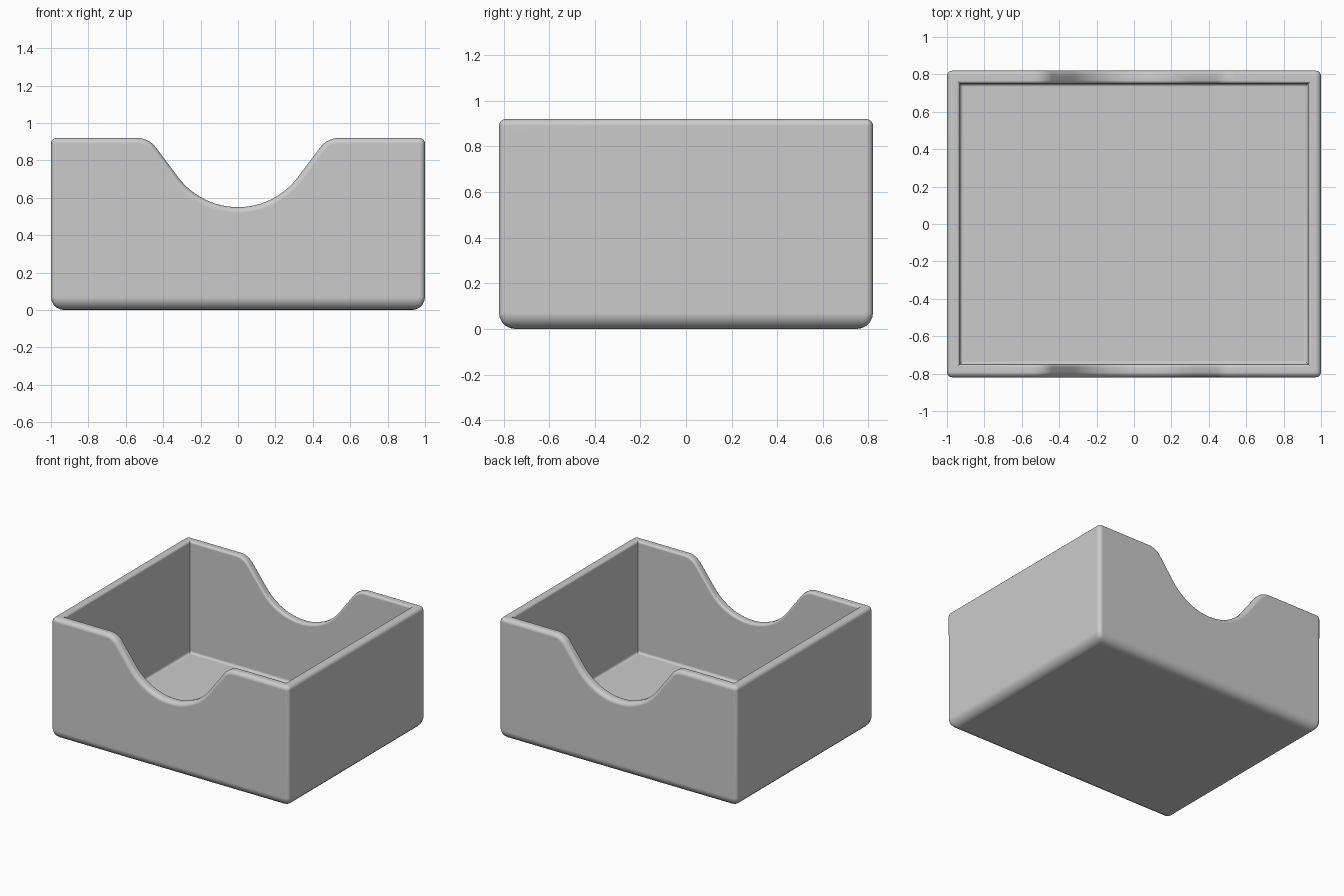
import bpy, bmesh
from math import sin, cos, radians

if "Cube" in bpy.data.objects:
    bpy.data.objects.remove(bpy.data.objects["Cube"])

HX, HY, H = 1.0, 0.82, 0.92      # half width, half depth, height
WALL, FLOOR = 0.07, 0.07
IX, IY = HX - WALL, HY - WALL    # inside half sizes
BOTTOM_R, RIM_R, INNER_R = 0.07, 0.03, 0.018

grey = bpy.data.materials.new("plain grey")
grey.use_nodes = True
colour = (0.6, 0.6, 0.6, 1)
grey.diffuse_color = colour
grey.node_tree.nodes["Principled BSDF"].inputs["Base Color"].default_value = colour


def extrude_profile(name, points, half_depth):
    """Solid made by extruding an x-z outline along y."""
    bm = bmesh.new()
    face = bm.faces.new([bm.verts.new((x, -half_depth, z)) for x, z in points])
    new = bmesh.ops.extrude_face_region(bm, geom=[face], use_keep_orig=True)["geom"]
    verts = [v for v in new if isinstance(v, bmesh.types.BMVert)]
    bmesh.ops.translate(bm, verts=verts, vec=(0, 2 * half_depth, 0))
    bmesh.ops.recalc_face_normals(bm, faces=bm.faces)
    mesh = bpy.data.meshes.new(name)
    bm.to_mesh(mesh)
    bm.free()
    obj = bpy.data.objects.new(name, mesh)
    bpy.context.collection.objects.link(obj)
    return obj


# Scooped notch: a bowl arc, a straight flank and a rounded shoulder
slope, bowl_r, shoulder_r = radians(53.13), 0.4, 0.125
half_notch = []
for i in range(13):
    a = slope * i / 12
    half_notch.append((bowl_r * sin(a), 0.55 + bowl_r * (1 - cos(a))))
for i in range(9):
    a = slope * (1 - i / 8)
    half_notch.append((0.54 - shoulder_r * sin(a), H - shoulder_r * (1 - cos(a))))
half = [(HX, 0), (HX, H)] + half_notch[::-1]
outline = half + [(-x, z) for x, z in half[::-1][1:]]

# Tray body with its cavity cut out
tray = extrude_profile("tray", outline, HY)
tray.data.materials.append(grey)
cavity = extrude_profile("cavity_cutter",
                         [(-IX, FLOOR), (IX, FLOOR), (IX, H + 1), (-IX, H + 1)], IY)
cavity.hide_render = True

bpy.ops.object.select_all(action='DESELECT')
bpy.context.view_layer.objects.active = tray
tray.select_set(True)
cut = tray.modifiers.new("cut", 'BOOLEAN')
cut.operation, cut.solver, cut.object = 'DIFFERENCE', 'EXACT', cavity
bpy.ops.object.modifier_apply(modifier="cut")
bpy.data.objects.remove(cavity)


# Choose a rounding radius for each edge by where it lies
def radius(edge):
    cos_ = [v.co for v in edge.verts]

    def on(axis, value):
        return all(abs(abs(c[axis]) - value) < 0.001 for c in cos_)

    high = all(c.z > 0.5 for c in cos_)
    if on(2, 0):
        return BOTTOM_R
    if on(0, HX) and on(1, HY):
        return RIM_R
    if high and (on(0, HX) or on(1, HY)):
        return RIM_R
    if on(2, FLOOR) or (high and (on(0, IX) or on(1, IY))):
        return INNER_R
    return 0


bm = bmesh.new()
bm.from_mesh(tray.data)
weight = bm.edges.layers.float.new("bevel_weight_edge")
for e in bm.edges:
    e[weight] = radius(e) / BOTTOM_R
bm.to_mesh(tray.data)
bm.free()

# Round the edges and shade smoothly
bevel = tray.modifiers.new("round", 'BEVEL')
bevel.limit_method = 'WEIGHT'
bevel.width = BOTTOM_R
bevel.segments = 5
bevel.use_clamp_overlap = False
bpy.ops.object.modifier_apply(modifier="round")
bpy.ops.object.shade_smooth_by_angle(angle=radians(35))
normals = tray.modifiers.new("even_shading", 'WEIGHTED_NORMAL')
normals.keep_sharp = True
